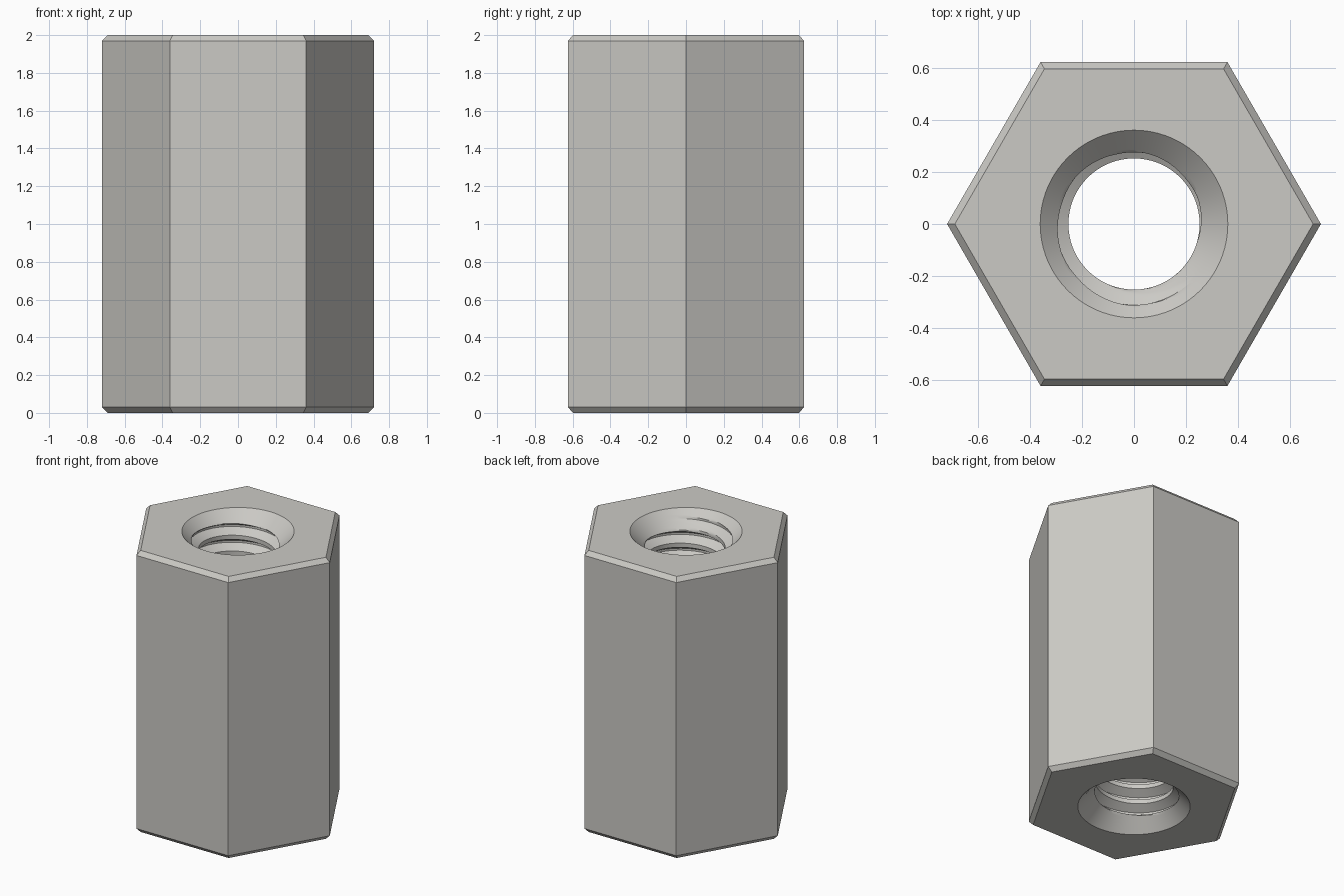
import bpy, bmesh
from math import cos, sin, tau, floor

default = bpy.data.objects.get("Cube")
if default:
    bpy.data.objects.remove(default, do_unlink=True)

HEIGHT = 2.0
HEX_R, CHAMFER = 0.721, 0.03
MINOR_R, MAJOR_R, PITCH = 0.253, 0.3125, 0.1125
SINK_R = 0.362             # 45 degree countersink radius at each end
GROOVE_Z = 1.855           # height of one groove centre at angle zero
SEGS = 72

# Brushed metal
metal = bpy.data.materials.new("light_grey_metal")
metal.use_nodes = True
colour = (0.60, 0.59, 0.56, 1)
metal.diffuse_color = colour
metal.node_tree.nodes["Principled BSDF"].inputs["Base Color"].default_value = colour

bm = bmesh.new()


def add_quads(lower, upper):
    """Join two closed rings of equal length."""
    for i in range(len(lower)):
        j = (i + 1) % len(lower)
        bm.faces.new((lower[i], lower[j], upper[j], upper[i]))


# Chamfered hexagonal body
rings = []
for r, z in ((HEX_R - CHAMFER, 0), (HEX_R, CHAMFER),
             (HEX_R, HEIGHT - CHAMFER), (HEX_R - CHAMFER, HEIGHT)):
    rings.append([bm.verts.new((r * cos(tau * i / 6), r * sin(tau * i / 6), z))
                  for i in range(6)])
for lower, upper in zip(rings, rings[1:]):
    add_quads(lower, upper)

# One pitch of the thread: root flat, upper flank, crest, lower flank
half_root = PITCH / 16
flank = (MAJOR_R - MINOR_R) * 0.577
corners = [(-half_root, MAJOR_R), (half_root, MAJOR_R),
           (half_root + flank, MINOR_R), (PITCH - half_root - flank, MINOR_R),
           (PITCH - half_root, MAJOR_R)]
profile = []
for (za, ra), (zb, rb), steps in zip(corners, corners[1:], (1, 5, 3, 5)):
    for s in range(steps):
        t = s / steps
        profile.append((za + (zb - za) * t, ra + (rb - ra) * t))

# Helical bore, widened by the countersinks at both ends
n = len(profile)
start = GROOVE_Z - (floor(GROOVE_Z / PITCH) + 3) * PITCH
rows = n * (floor(HEIGHT / PITCH) + 7)


def bore_vert(k, j):
    dz, r = profile[k % n]
    z = start + (k // n + j / SEGS) * PITCH + dz
    z = min(max(z, 0), HEIGHT)
    r = max(r, SINK_R - min(z, HEIGHT - z))
    a = tau * j / SEGS
    return bm.verts.new((r * cos(a), r * sin(a), z))


grid = [[bore_vert(k, j) for j in range(SEGS)] for k in range(rows)]
for k in range(rows - n - 1):
    for j in range(SEGS):
        # each turn closes onto the row one pitch higher
        a, b = (k, j + 1) if j + 1 < SEGS else (k + n, 0)
        bm.faces.new((grid[k][j], grid[k + 1][j], grid[a + 1][b], grid[a][b]))
bmesh.ops.remove_doubles(bm, verts=bm.verts[:], dist=0.00002)
bmesh.ops.delete(bm, geom=[v for v in bm.verts if not v.link_faces], context="VERTS")

# Flat end faces between the hexagon and the bore
for z, up in ((0, -1), (HEIGHT, 1)):
    rim = [e for e in bm.edges if e.is_boundary
           and all(abs(v.co.z - z) < 0.0001 for v in e.verts)]
    bmesh.ops.triangle_fill(bm, use_beauty=True, edges=rim, normal=(0, 0, up))
bmesh.ops.recalc_face_normals(bm, faces=bm.faces[:])

mesh = bpy.data.meshes.new("threaded_hex_standoff")
bm.to_mesh(mesh)
bm.free()
mesh.materials.append(metal)
body = bpy.data.objects.new("threaded_hex_standoff", mesh)
bpy.context.collection.objects.link(body)

# Smooth bore with crisp edges
bpy.context.view_layer.objects.active = body
body.select_set(True)
bpy.ops.object.shade_smooth_by_angle(angle=0.45)
